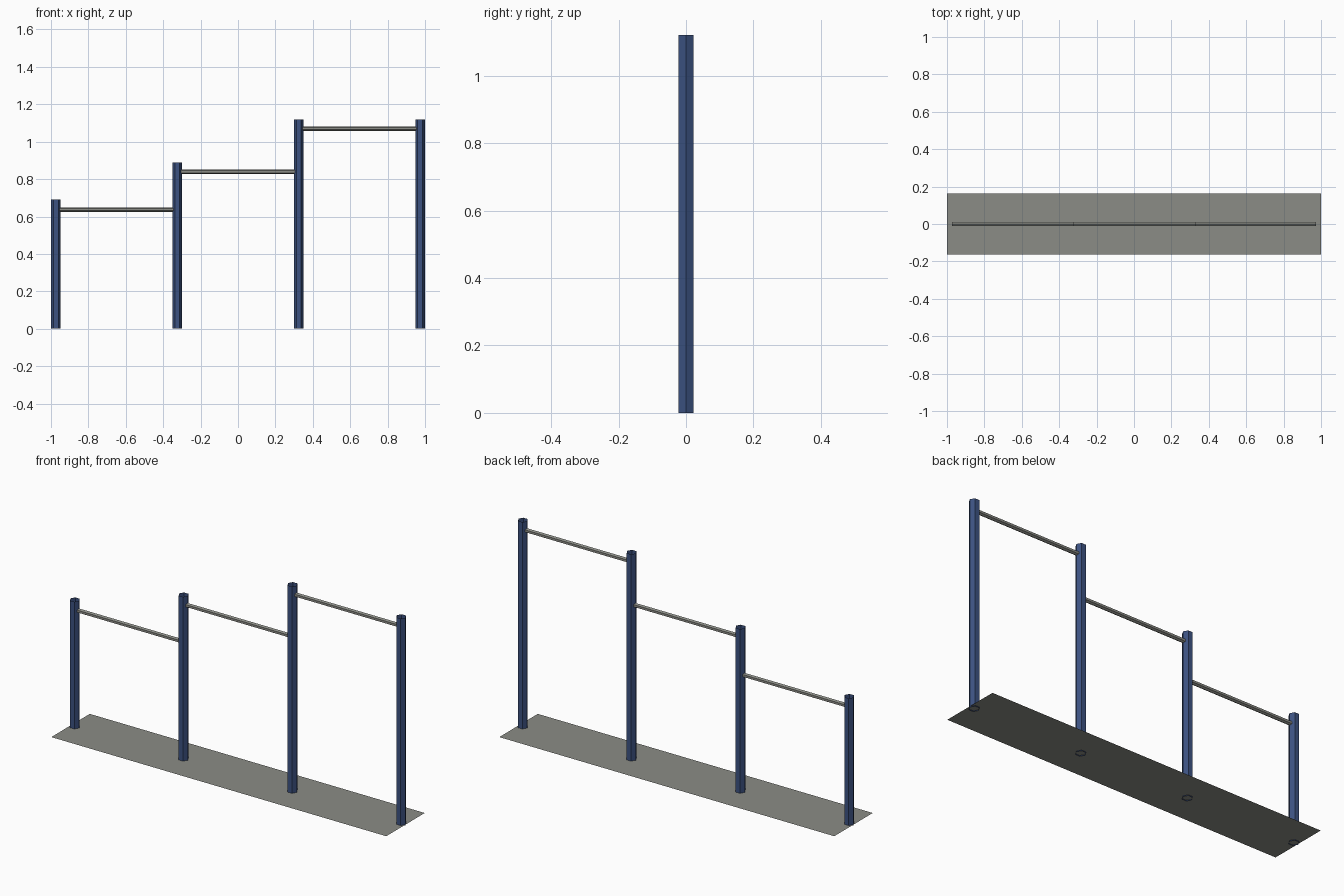
import bpy
import math

cube = bpy.data.objects.get("Cube")
if cube:
    bpy.data.objects.remove(cube, do_unlink=True)


def make_material(name, rgb):
    mat = bpy.data.materials.new(name)
    mat.use_nodes = True
    color = (*rgb, 1.0)
    mat.diffuse_color = color
    mat.node_tree.nodes["Principled BSDF"].inputs["Base Color"].default_value = color
    return mat


blue = make_material("navy_blue_paint", (0.045, 0.085, 0.22))
grey = make_material("warm_grey", (0.26, 0.265, 0.24))


def hex_tube(name, radius, length, location, rotation, mat):
    """Open-ended six-sided tube."""
    bpy.ops.mesh.primitive_cylinder_add(
        vertices=6, radius=radius, depth=length, end_fill_type='NOTHING',
        location=location, rotation=rotation)
    obj = bpy.context.object
    obj.name = name
    obj.data.materials.append(mat)
    return obj


post_radius = 0.026
post_x = [-0.974, -0.325, 0.325, 0.974]
post_height = [0.69, 0.89, 1.12, 1.12]
bar_z = [0.637, 0.84, 1.07]

# Upright posts, with a corner of the hexagon pointing along x
for i, (x, h) in enumerate(zip(post_x, post_height), 1):
    hex_tube(f"post_{i}", post_radius, h, (x, 0, h / 2),
             (0, 0, math.pi / 2), blue)

# Horizontal bars running from post centre to post centre
for i, z in enumerate(bar_z):
    x0, x1 = post_x[i], post_x[i + 1]
    hex_tube(f"bar_{i + 1}", 0.012, x1 - x0, ((x0 + x1) / 2, 0, z),
             (math.pi / 2, 0, math.pi / 2), grey)

# Thin ground sheet just above the post feet
bpy.ops.mesh.primitive_plane_add(size=2, location=(0, 0, 0.004))
base = bpy.context.object
base.name = "ground_sheet"
base.scale = (1.0, 0.164, 1.0)
bpy.ops.object.transform_apply(location=False, rotation=False, scale=True)
base.data.materials.append(grey)
